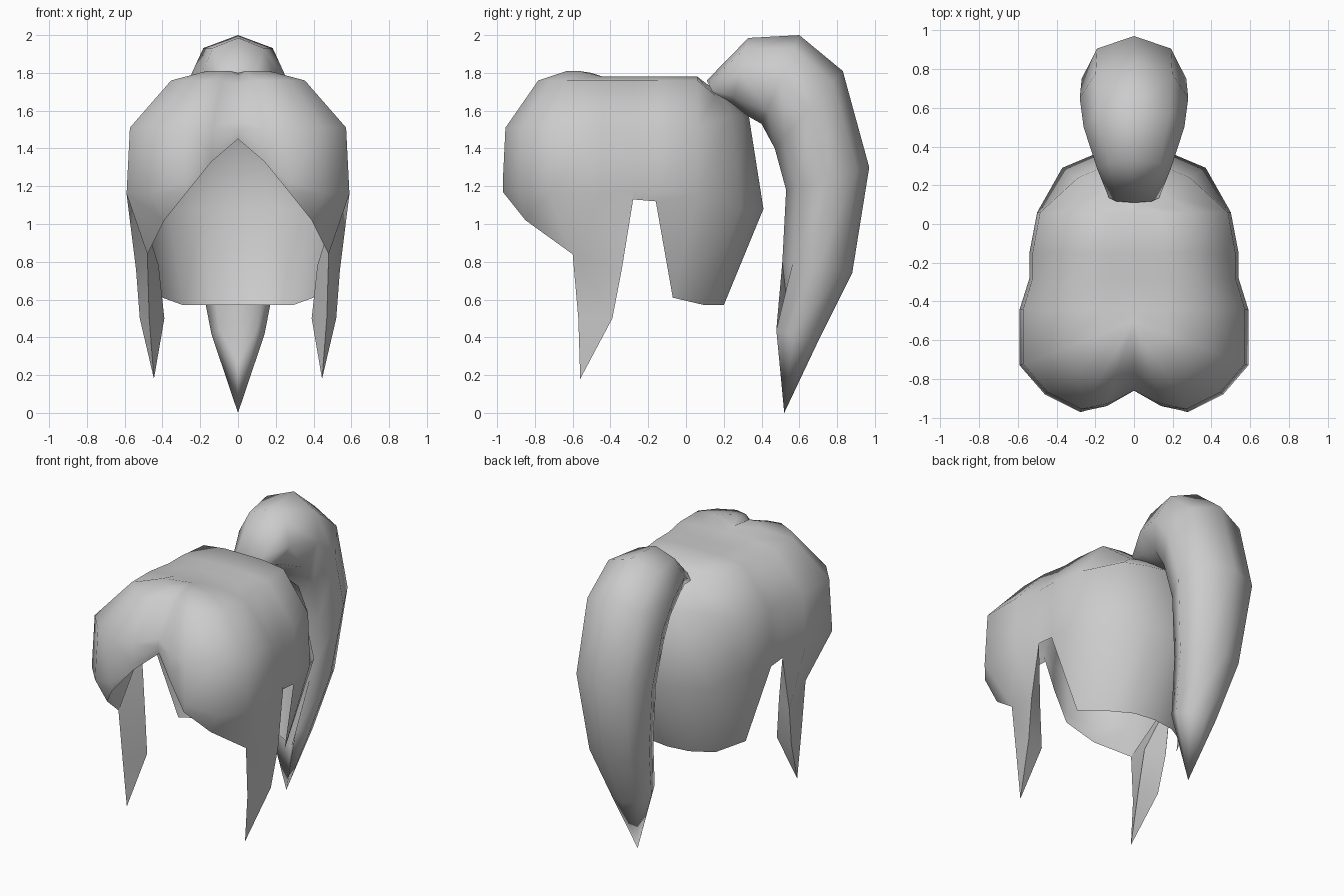
import bpy, bmesh, math
from mathutils import Vector

cube = bpy.data.objects.get("Cube")
if cube:
    bpy.data.objects.remove(cube, do_unlink=True)

grey = bpy.data.materials.new("hair_grey")
grey.use_nodes = True
colour = (0.6, 0.6, 0.6, 1)
grey.diffuse_color = colour
grey.node_tree.nodes["Principled BSDF"].inputs["Base Color"].default_value = colour


def make_object(name, bm, mirrored=False, sharp_angle=180):
    """Turn a bmesh into a smooth-shaded object, optionally mirrored across x."""
    bmesh.ops.remove_doubles(bm, verts=bm.verts, dist=0.001)
    bmesh.ops.recalc_face_normals(bm, faces=bm.faces)
    mesh = bpy.data.meshes.new(name)
    bm.to_mesh(mesh)
    bm.free()
    mesh.materials.append(grey)
    obj = bpy.data.objects.new(name, mesh)
    bpy.context.collection.objects.link(obj)
    bpy.ops.object.select_all(action='DESELECT')
    obj.select_set(True)
    bpy.context.view_layer.objects.active = obj
    bpy.ops.object.shade_smooth_by_angle(angle=math.radians(sharp_angle))
    if mirrored:
        mirror = obj.modifiers.new("mirror", 'MIRROR')
        mirror.use_clip = True
        mirror.merge_threshold = 0.002
    return obj


def bridge(bm, rows, closed=False):
    """Skin quads between neighbouring rows of points."""
    grid = [[bm.verts.new(p) for p in row] for row in rows]
    for a, b in zip(grid, grid[1:]):
        count = len(a)
        for i in range(count if closed else count - 1):
            j = (i + 1) % count
            bm.faces.new((a[i], a[j], b[j], b[i]))
    return grid


# Hair cap: half of the widest outline, front centre to back centre,
# each paired with the hem point hanging below it
outline = [(0, -.86), (.14, -.94), (.28, -.97), (.46, -.88), (.59, -.73), (.59, -.44),
           (.54, -.28), (.54, -.15), (.5, .06), (.37, .29), (.18, .37), (0, .41)]
hem = [(0, -.85, 1.45), (.14, -.93, 1.33), (.27, -.97, 1.17), (.39, -.85, 1.02),
       (.48, -.6, .84), (.54, -.34, .76), (.53, -.28, 1.13), (.53, -.16, 1.12),
       (.4, -.07, .61), (.29, .1, .57), (.15, .18, .57), (0, .2, .57)]
# Each upper ring: share of the way in to the crown line, and its height
front_rings = [(0, 1.16), (.03, 1.51), (.4, 1.76), (.72, 1.81)]
back_rings = [(0, 1.08), (.22, 1.57), (.58, 1.68), (.85, 1.74)]


def cap_column(edge, low):
    crown_y = min(max(edge[1], -.5), .06)
    fringe = crown_y < -.45
    crown = Vector((0, crown_y, 1.8 if fringe else 1.78))
    column = [Vector(low)]
    rings = back_rings if edge[1] > .2 else front_rings
    for step, (inward, height) in enumerate(rings):
        p = Vector((*edge, 0)).lerp(crown, inward)
        p.z = min(max(height, low[2] + .05 * (step + 1)), 1.82 if fringe else 1.78)
        if step > 1 and edge[0] == 0 and fringe:
            p.z -= .02                        # centre parting
        column.append(p)
    return column + [crown]


bm = bmesh.new()
columns = bridge(bm, [cap_column(e, h) for e, h in zip(outline, hem)])

# Pointed side locks grow from the hem in front of the ears
front, outer, top = [columns[i][0] for i in (4, 5, 6)]
inner, front_mid, outer_mid, inner_mid, tip = [bm.verts.new(p) for p in (
    (.42, -.4, .78), (.47, -.57, .5), (.52, -.39, .5), (.39, -.42, .5), (.445, -.56, .18))]
for face in ((front, outer, outer_mid, front_mid), (front_mid, outer_mid, tip),
             (outer, inner, inner_mid, outer_mid), (outer_mid, inner_mid, tip),
             (inner, front, front_mid, inner_mid), (inner_mid, front_mid, tip),
             (outer, top, inner), (top, front, inner)):
    bm.faces.new(face)
bmesh.ops.dissolve_degenerate(bm, dist=0.001, edges=bm.edges)
make_object("hair_cap", bm, mirrored=True, sharp_angle=70)

# Ponytail: outer (y, z), inner (y, z) and half width of each section
sections = [((.11, 1.76), (.16, 1.66), .13), ((.33, 1.985), (.24, 1.62), .19),
            ((.6, 2), (.4, 1.53), .26), ((.83, 1.81), (.47, 1.4), .28),
            ((.97, 1.3), (.53, 1.18), .27), ((.88, .74), (.51, .8), .21),
            ((.7, .38), (.44, .45), .14)]
SIDES = 8


def tail_ring(out, inn, width):
    far, near = Vector((0, *out)), Vector((0, *inn))
    ring = []
    for i in range(SIDES):
        turn = math.tau * i / SIDES
        p = near.lerp(far, (1 + math.cos(turn)) / 2)
        p.x = width * math.sin(turn)
        ring.append(p)
    return ring


bm = bmesh.new()
grid = bridge(bm, [tail_ring(*s) for s in sections], closed=True)
bm.faces.new(grid[0])
grid[-1][SIDES // 2].co = (0, .57, .27)      # hollow under the tail
point = bm.verts.new((0, .52, 0))
for i in range(SIDES):
    bm.faces.new((grid[-1][i], grid[-1][(i + 1) % SIDES], point))
make_object("ponytail", bm)
